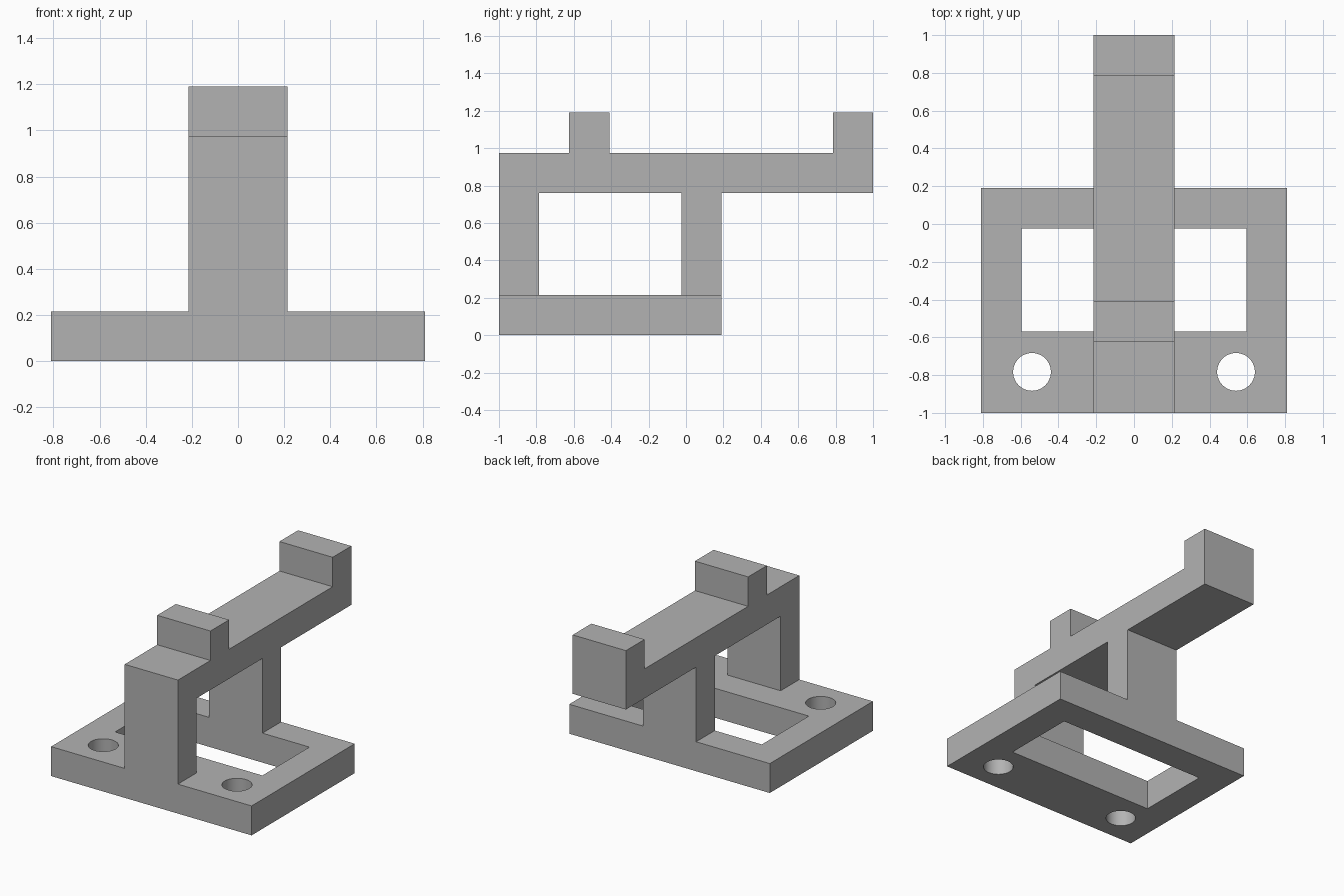
import bpy
import bmesh

cube = bpy.data.objects.get("Cube")
if cube:
    bpy.data.objects.remove(cube, do_unlink=True)

T = 0.215              # bar thickness used throughout
HALF_W = 0.81          # half width of the base
FRONT, REAR = -1.0, 0.19

grey = bpy.data.materials.new("Plain grey")
grey.use_nodes = True
grey.diffuse_color = (0.45, 0.45, 0.45, 1)
grey.node_tree.nodes["Principled BSDF"].inputs["Base Color"].default_value = (0.45, 0.45, 0.45, 1)


def box(name, x, y, z):
    """Box from (min, max) ranges."""
    mid = [(a + b) / 2 for a, b in (x, y, z)]
    bpy.ops.mesh.primitive_cube_add(size=1, location=mid)
    ob = bpy.context.object
    ob.name = name
    ob.scale = [b - a for a, b in (x, y, z)]
    bpy.ops.object.transform_apply(location=True, rotation=False, scale=True)
    return ob


def cut(target, cutter):
    """Subtract the cutter and discard it."""
    mod = target.modifiers.new("cut", 'BOOLEAN')
    mod.operation, mod.solver, mod.object = 'DIFFERENCE', 'EXACT', cutter
    bpy.context.view_layer.objects.active = target
    bpy.ops.object.modifier_apply(modifier=mod.name)
    bpy.data.objects.remove(cutter, do_unlink=True)


def extrude_profile(name, points, half_width):
    """Extrude a (y, z) outline across x."""
    bm = bmesh.new()
    face = bm.faces.new([bm.verts.new((-half_width, y, z)) for y, z in points])
    geom = bmesh.ops.extrude_face_region(bm, geom=[face])["geom"]
    moved = [v for v in geom if isinstance(v, bmesh.types.BMVert)]
    bmesh.ops.translate(bm, verts=moved, vec=(2 * half_width, 0, 0))
    bmesh.ops.recalc_face_normals(bm, faces=bm.faces)
    mesh = bpy.data.meshes.new(name)
    bm.to_mesh(mesh)
    bm.free()
    ob = bpy.data.objects.new(name, mesh)
    bpy.context.collection.objects.link(ob)
    return ob


# Base plate with a rectangular opening and two screw holes
base = box("base_plate", (-HALF_W, HALF_W), (FRONT, REAR), (0, T))
cut(base, box("opening_cutter", (-0.595, 0.595), (-0.568, REAR - T), (-0.1, 0.5)))
for side in (-1, 1):
    bpy.ops.mesh.primitive_cylinder_add(vertices=48, radius=0.1, depth=1,
                                        location=(side * 0.54, -0.783, 0.1))
    cut(base, bpy.context.object)

# Two legs, the long beam and its two stops as one side outline
under, deck, top = 0.76, 0.975, 1.19
outline = [
    (FRONT, T), (FRONT + T, T), (FRONT + T, under),             # front leg
    (REAR - T, under), (REAR - T, T), (REAR, T), (REAR, under),  # rear leg
    (1, under), (1, top), (1 - T, top), (1 - T, deck),          # rear stop
    (-0.41, deck), (-0.41, top), (-0.41 - T, top), (-0.41 - T, deck),  # front stop
    (FRONT, deck),
]
frame = extrude_profile("support_frame", outline, T)

# Shared colour; smooth hole walls, crisp edges
for ob in (base, frame):
    ob.data.materials.clear()
    ob.data.materials.append(grey)
bpy.ops.object.select_all(action='DESELECT')
base.select_set(True)
bpy.context.view_layer.objects.active = base
bpy.ops.object.shade_smooth_by_angle()
